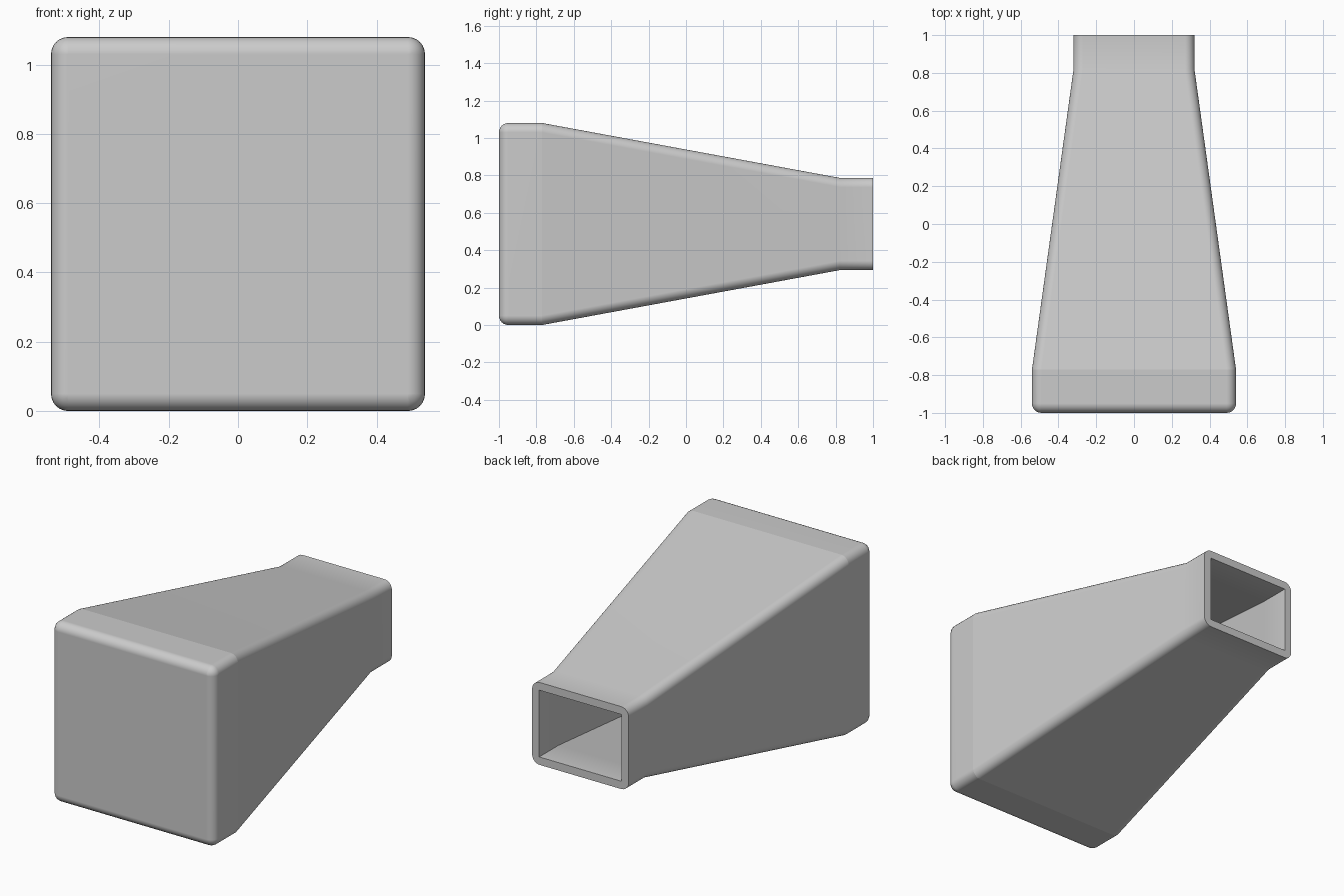
import bpy
import bmesh
import math
from mathutils import Vector

if "Cube" in bpy.data.objects:
    bpy.data.objects.remove(bpy.data.objects["Cube"], do_unlink=True)

MID_Z = 0.54      # height of the centre line
RADIUS = 0.05     # rounded corner radius
WALL = 0.047      # shell thickness
STEPS = 6         # segments per rounded corner
FRONT, BACK = (0.54, 0.54), (0.32, 0.247)
FRONT_KNEE, BACK_KNEE = -0.77, 0.82


def ring(bm, y, size, radius, inset=0.0):
    """Rounded rectangle of vertices across the duct at depth y."""
    hx, hz = size[0] - inset, size[1] - inset
    verts = []
    for corner, (sx, sz) in enumerate([(1, 1), (-1, 1), (-1, -1), (1, -1)]):
        for i in range(STEPS + 1):
            a = math.pi / 2 * (corner + i / STEPS)
            x = sx * (hx - radius) + radius * math.cos(a)
            z = sz * (hz - radius) + radius * math.sin(a)
            verts.append(bm.verts.new(Vector((x, y, MID_Z + z))))
    return verts


bm = bmesh.new()
rings = []

# Rounded edge of the closed front
for i in range(STEPS + 1):
    t = math.pi / 2 * (1 - i / STEPS)
    rings.append(ring(bm, -1 + RADIUS * (1 - math.sin(t)), FRONT,
                      RADIUS * math.cos(t), RADIUS * (1 - math.cos(t))))

# Outer wall, then the square-cornered cavity back to the front
for y, size in [(FRONT_KNEE, FRONT), (BACK_KNEE, BACK), (1, BACK)]:
    rings.append(ring(bm, y, size, RADIUS))
for y, size in [(1, BACK), (BACK_KNEE, BACK), (FRONT_KNEE, FRONT), (-1 + WALL, FRONT)]:
    rings.append(ring(bm, y, size, 0.0, WALL))

for a, b in zip(rings, rings[1:]):
    for i in range(len(a)):
        j = (i + 1) % len(a)
        bm.faces.new((a[i], a[j], b[j], b[i]))

# Weld the sharp corners and close the front panel on both sides
bmesh.ops.remove_doubles(bm, verts=bm.verts, dist=0.0001)
bmesh.ops.holes_fill(bm, edges=[e for e in bm.edges if e.is_boundary], sides=0)
bmesh.ops.recalc_face_normals(bm, faces=bm.faces)

# Crisp crease where the front collar meets the taper
for e in bm.edges:
    if all(abs(v.co.y - FRONT_KNEE) < 0.001 for v in e.verts):
        e.smooth = False

mesh = bpy.data.meshes.new("tapered_duct")
bm.to_mesh(mesh)
bm.free()
duct = bpy.data.objects.new("tapered_duct", mesh)
bpy.context.collection.objects.link(duct)

# Plain grey finish
grey = bpy.data.materials.new("light_grey")
grey.use_nodes = True
colour = (0.6, 0.6, 0.6, 1)
grey.diffuse_color = colour
grey.node_tree.nodes["Principled BSDF"].inputs["Base Color"].default_value = colour
mesh.materials.append(grey)

# Smooth bevels with flat panels
bpy.ops.object.select_all(action="DESELECT")
duct.select_set(True)
bpy.context.view_layer.objects.active = duct
bpy.ops.object.shade_smooth_by_angle(angle=math.radians(35))
weighted = duct.modifiers.new("flat_panels", "WEIGHTED_NORMAL")
weighted.keep_sharp = True
